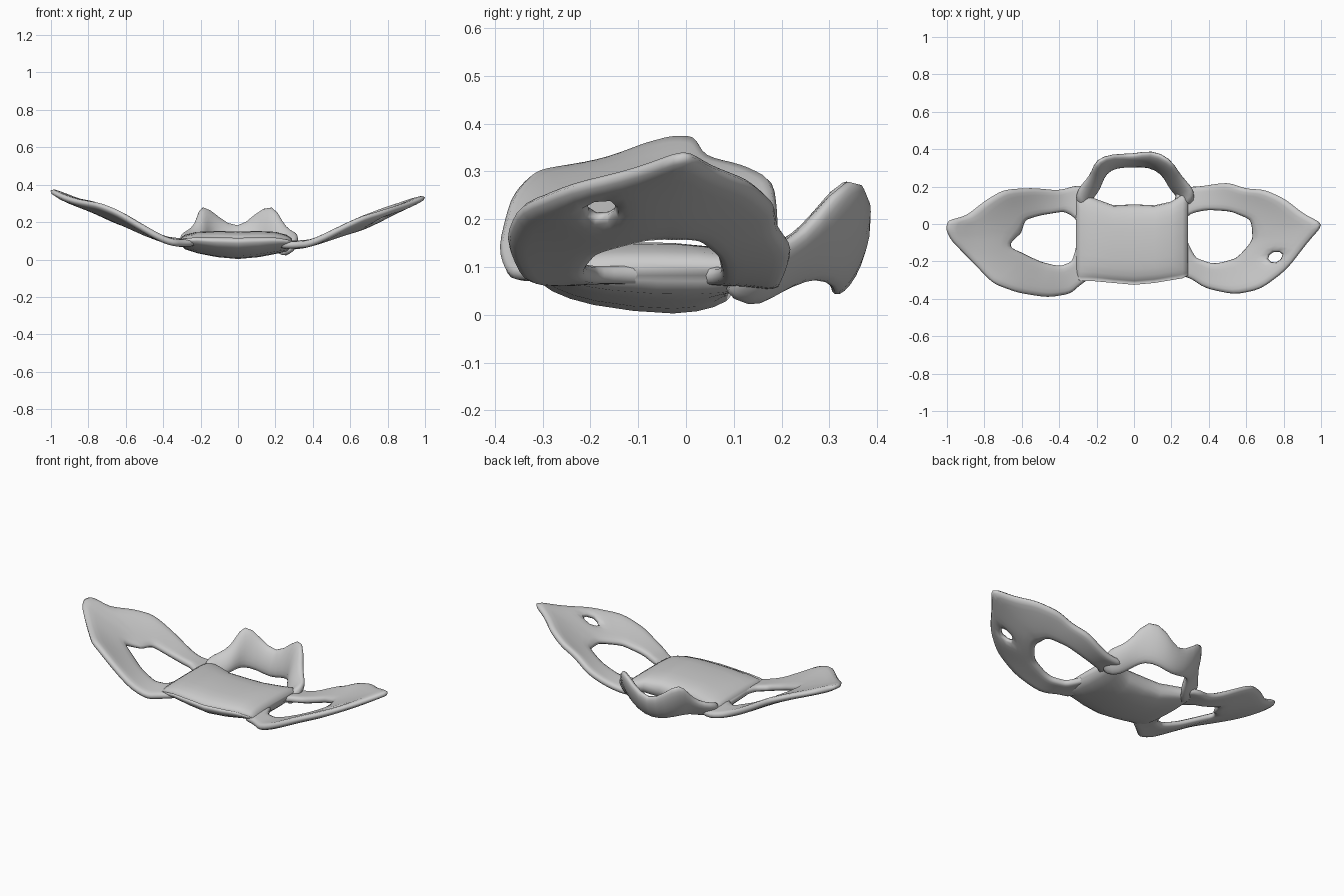
import bpy, bmesh, math
from mathutils import Vector
from mathutils.geometry import intersect_line_line_2d as cross2d

if "Cube" in bpy.data.objects:
    bpy.data.objects.remove(bpy.data.objects["Cube"])


def finish(bm, name, thickness=0, subdiv=0):
    bmesh.ops.recalc_face_normals(bm, faces=bm.faces)
    me = bpy.data.meshes.new(name)
    bm.to_mesh(me)
    bm.free()
    ob = bpy.data.objects.new(name, me)
    bpy.context.collection.objects.link(ob)
    if thickness:
        m = ob.modifiers.new("thickness", 'SOLIDIFY')
        m.thickness, m.offset = thickness, 0
    if subdiv:
        m = ob.modifiers.new("rounding", 'SUBSURF')
        m.levels = m.render_levels = subdiv
    for p in me.polygons:
        p.use_smooth = True
    return ob


def lerp_table(table, x):
    for (x0, z0), (x1, z1) in zip(table, table[1:]):
        if x <= x1:
            return z0 + (z1 - z0) * (x - x0) / (x1 - x0)
    return table[-1][1]


def wing(name, outer, hole, centre, heights, torn=None):
    """Cupped sheet between an outline and a hole, thickened and rounded."""
    bm = bmesh.new()
    c = Vector(centre)
    pts = []
    for a, b in zip(outer, outer[1:] + outer[:1]):
        a, b = Vector(a), Vector(b)
        pts += [a, (a + b) / 2]
    spokes = []
    for p in pts:
        hits = [cross2d(c, p, Vector(a), Vector(b)) for a, b in zip(hole, hole[1:] + hole[:1])]
        hits = [h for h in hits if h]
        q = max(hits, key=lambda h: (h - c).length) if hits else c.lerp(p, 0.5)
        row = []
        for t in (0, 0.25, 0.5, 0.75, 1):
            v = q.lerp(p, t)
            ax = abs(v.x)
            # front and back edges droop near the pad and curl up further out
            curl = lerp_table([(0, -.015), (.35, -.015), (.5, .02), (.65, .05), (1.1, .06)], ax)
            row.append(bm.verts.new((v.x, v.y, lerp_table(heights, ax) + curl * ((v.y + .08) / .28) ** 2)))
        spokes.append(row)
    for r, s in zip(spokes, spokes[1:] + spokes[:1]):
        for i in range(4):
            bm.faces.new((r[i], r[i + 1], s[i + 1], s[i]))
    # small tear in the sheet
    if torn:
        f = min(bm.faces, key=lambda f: (f.calc_center_median().xy - Vector(torn)).length)
        bmesh.ops.delete(bm, geom=[f], context='FACES')
    return finish(bm, name, 0.038, 1)


def loft(name, rings, subdiv=0):
    bm = bmesh.new()
    rows = [[bm.verts.new(p) for p in r] for r in rings]
    n = len(rows[0])
    for a, b in zip(rows, rows[1:]):
        for i in range(n):
            bm.faces.new((a[i], a[(i + 1) % n], b[(i + 1) % n], b[i]))
    bm.faces.new(rows[0])
    bm.faces.new(rows[-1])
    return finish(bm, name, 0, subdiv)


# Wings: each one a sheet around a large opening
wing("right_wing",
     [(.22, -.27), (.30, -.29), (.38, -.345), (.54, -.38), (.68, -.35), (.82, -.245), (.93, -.10),
      (1.02, 0), (.91, .055), (.81, .135), (.70, .185), (.60, .19), (.50, .225), (.34, .20), (.22, .20), (.21, -.04)],
     [(.27, .05), (.265, -.06), (.33, -.18), (.43, -.215), (.55, -.18), (.63, -.09),
      (.625, .02), (.52, .065), (.40, .075)],
     (.45, -.07),
     [(0, .08), (.3, .085), (.4, .092), (.5, .117), (.6, .15), (.7, .19), (.8, .242), (.9, .292), (1.01, .335)],
     torn=(.77, -.20))
wing("left_wing",
     [(-.22, -.28), (-.29, -.33), (-.34, -.375), (-.46, -.395), (-.62, -.37), (-.73, -.33), (-.77, -.305),
      (-.88, -.19), (-.98, -.09), (-1.01, -.03), (-1.0, .02), (-.90, .045), (-.80, .125), (-.70, .185),
      (-.55, .195), (-.40, .18), (-.30, .21), (-.22, .19), (-.22, -.05)],
     [(-.30, .03), (-.38, .065), (-.50, .045), (-.58, .02), (-.60, -.05), (-.68, -.12),
      (-.60, -.15), (-.50, -.20), (-.40, -.225), (-.33, -.20), (-.295, -.06)],
     (-.45, -.07),
     [(0, .09), (.3, .098), (.4, .11), (.5, .14), (.6, .185), (.7, .235), (.8, .28), (.9, .315), (1.01, .37)])

# Central pad: thick rounded slab lofted across x, underside rising to the front
rings = []
for x, y0, y1, z0, z1 in [(-.31, -.29, .15, .08, .115), (-.285, -.305, .16, .055, .132),
                          (-.22, -.305, .14, .033, .148), (-.11, -.315, .10, .010, .152),
                          (0, -.325, .105, 0, .150), (.11, -.315, .10, .010, .152),
                          (.20, -.30, .12, .028, .148), (.26, -.29, .16, .042, .132),
                          (.29, -.275, .16, .070, .112)]:
    ring = []
    for i in range(24):
        a = math.tau * i / 24
        s = lambda v: math.copysign(abs(v) ** 0.7, v)
        y = (y0 + y1) / 2 + (y1 - y0) / 2 * s(math.cos(a))
        z = (z0 + z1) / 2 + (z1 - z0) / 2 * s(math.sin(a))
        if math.sin(a) < 0.01:
            z += .04 * max(0, -y / .32) ** 1.5 * (z1 - z0) / .15
        ring.append((x, y, z))
    rings.append(ring)
loft("centre_pad", rings)

# Rear arch: leaning band with two raised peaks, (bottom, top) per station
stations = [((-.27, .05, .06), (-.31, .13, .13)), ((-.235, .12, .05), (-.30, .19, .145)),
            ((-.19, .17, .055), (-.25, .24, .17)),
            ((-.175, .22, .07), (-.22, .28, .22)), ((-.155, .27, .07), (-.20, .345, .315)),
            ((-.10, .31, .055), (-.11, .37, .235)), ((0, .31, .030), (0, .365, .160)),
            ((.08, .31, .055), (.09, .395, .25)), ((.155, .27, .07), (.19, .35, .315)),
            ((.18, .21, .055), (.24, .27, .20)), ((.21, .165, .03), (.28, .225, .16)),
            ((.25, .13, .01), (.32, .18, .145)), ((.28, .06, .05), (.31, .13, .125))]
mids = [(Vector(b) + Vector(t)) / 2 for b, t in stations]
rings = []
for k, (b, t) in enumerate(stations):
    path = mids[min(k + 1, len(mids) - 1)] - mids[max(k - 1, 0)]
    up = (Vector(t) - Vector(b)) / 2
    side = path.cross(up).normalized() * 0.03
    rings.append([mids[k] + up * math.sin(math.tau * i / 10) + side * math.cos(math.tau * i / 10)
                  for i in range(10)])
loft("rear_arch", rings, 1)
